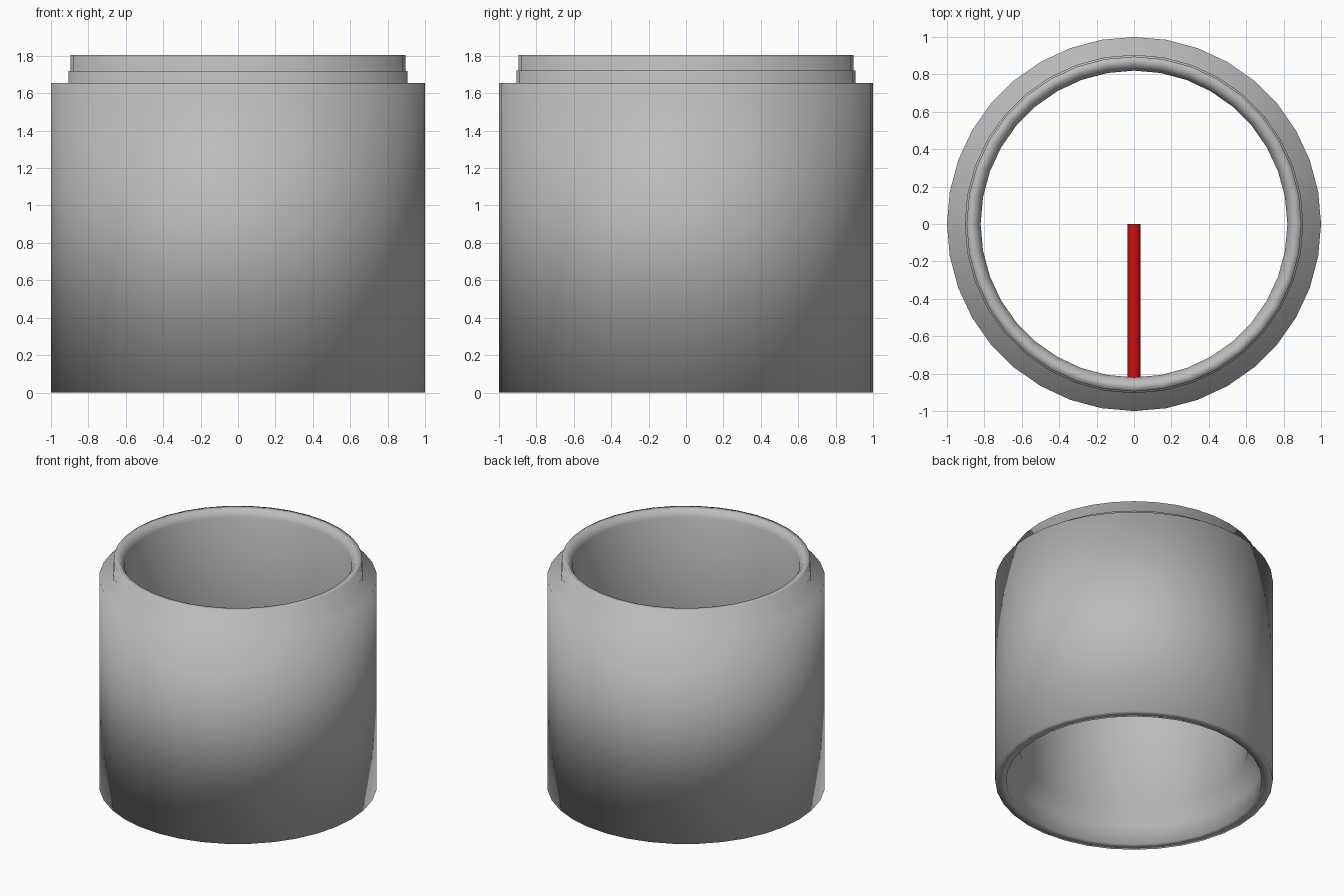
import bpy, bmesh, math
from mathutils import Matrix

cube = bpy.data.objects.get("Cube")
if cube:
    bpy.data.objects.remove(cube)


def make_material(name, rgb):
    mat = bpy.data.materials.new(name)
    mat.use_nodes = True
    color = (*rgb, 1.0)
    mat.diffuse_color = color
    mat.node_tree.nodes["Principled BSDF"].inputs["Base Color"].default_value = color
    return mat


def finish(bm, name, mat):
    bmesh.ops.recalc_face_normals(bm, faces=bm.faces)
    for face in bm.faces:
        face.smooth = True
    mesh = bpy.data.meshes.new(name)
    bm.to_mesh(mesh)
    bm.free()
    mesh.materials.append(mat)
    obj = bpy.data.objects.new(name, mesh)
    bpy.context.collection.objects.link(obj)
    return obj


def lathe(name, profile, sides, mat):
    """Revolve a closed (radius, height) profile around z."""
    bm = bmesh.new()
    rings = []
    for i in range(sides):
        a = math.tau * i / sides
        rings.append([bm.verts.new((r * math.cos(a), r * math.sin(a), z)) for r, z in profile])
    n = len(profile)
    for i in range(sides):
        here, after = rings[i], rings[(i + 1) % sides]
        for j in range(n):
            k = (j + 1) % n
            bm.faces.new((here[j], after[j], after[k], here[k]))
    return finish(bm, name, mat)


grey = make_material("grey", (0.5, 0.5, 0.5))
red = make_material("red", (0.65, 0.004, 0.004))

# Hollow sleeve: stepped lip on top, chamfered socket underneath
lathe("sleeve", [
    (1.0, 0.0), (1.0, 1.655),
    (0.905, 1.655), (0.905, 1.72),
    (0.895, 1.72), (0.895, 1.805),
    (0.85, 1.805), (0.82, 1.75),
    (0.82, 0.25), (0.92, 0.15), (0.92, 0.0),
], 36, grey)

# Rod from the centre to the front wall
bm = bmesh.new()
length = 0.82
bmesh.ops.create_cone(
    bm, cap_ends=True, segments=24, radius1=0.034, radius2=0.034, depth=length,
    matrix=Matrix.Translation((0, -length / 2, 0.92)) @ Matrix.Rotation(math.pi / 2, 4, "X"))
rod = finish(bm, "rod", red)
for poly in rod.data.polygons:
    poly.use_smooth = len(poly.vertices) == 4
